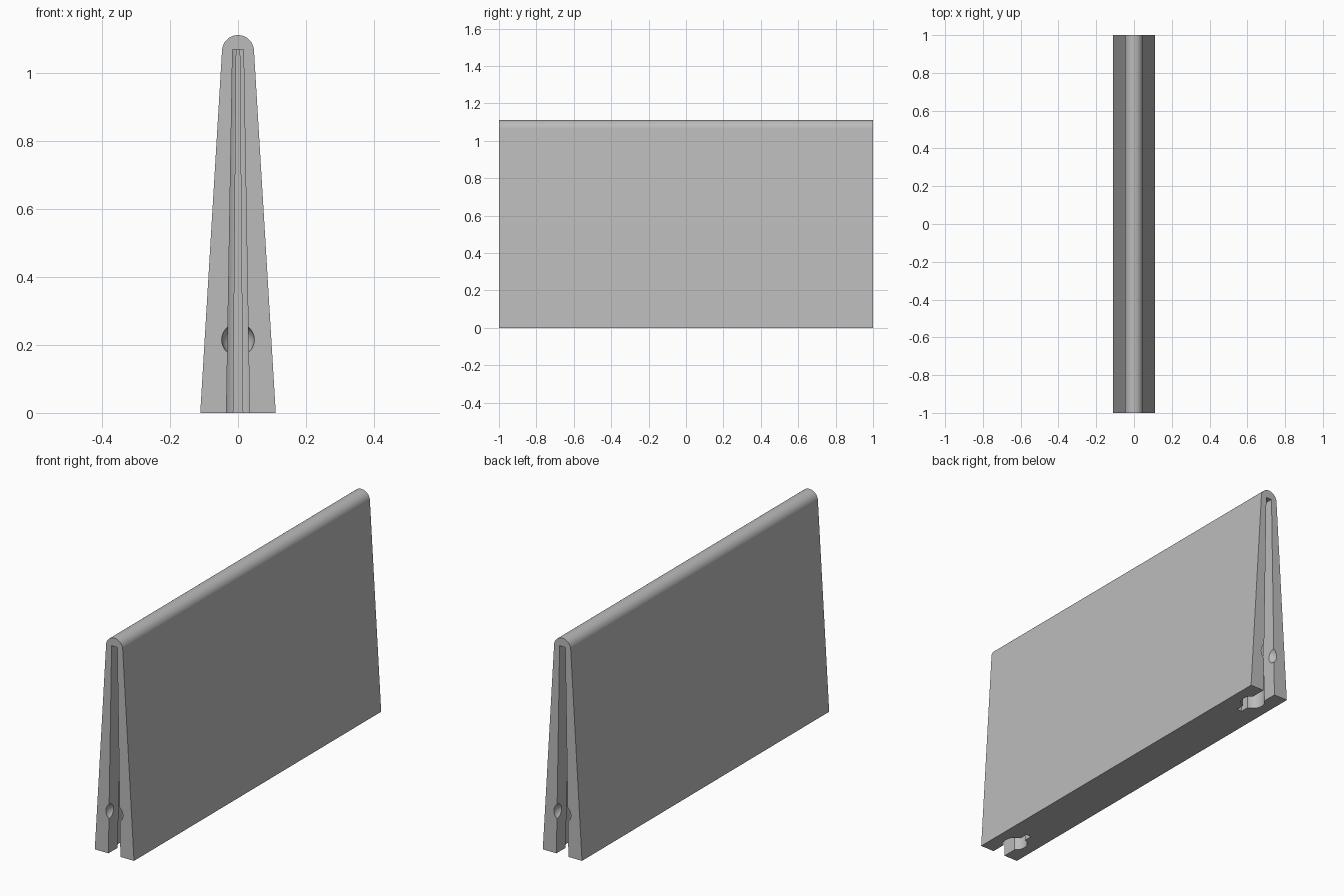
import bpy, bmesh, math
from mathutils import Vector

if "Cube" in bpy.data.objects:
    bpy.data.objects.remove(bpy.data.objects["Cube"])

grey = bpy.data.materials.new("plain_grey")
grey.use_nodes = True
COLOUR = (0.5, 0.5, 0.5, 1)
grey.diffuse_color = COLOUR
grey.node_tree.nodes["Principled BSDF"].inputs["Base Color"].default_value = COLOUR


def loft(name, lower, upper):
    """Closed solid between two matching outlines."""
    bm = bmesh.new()
    a = [bm.verts.new(p) for p in lower]
    b = [bm.verts.new(p) for p in upper]
    bm.faces.new(a)
    bm.faces.new(b)
    for i in range(len(a)):
        j = (i + 1) % len(a)
        bm.faces.new((a[i], a[j], b[j], b[i]))
    bmesh.ops.recalc_face_normals(bm, faces=bm.faces)
    mesh = bpy.data.meshes.new(name)
    bm.to_mesh(mesh)
    bm.free()
    mesh.materials.append(grey)
    obj = bpy.data.objects.new(name, mesh)
    bpy.context.collection.objects.link(obj)
    return obj


def keyhole(end, z, slot, radius, slit):
    """Slot open at the end, round hole, then a narrow slit further in."""
    start, stop = math.asin(slot / radius), math.pi - math.asin(slit / radius)
    side = [(slot, -0.05)]
    for i in range(21):
        t = start + (stop - start) * i / 20
        side.append((radius * math.sin(t), 0.12 - radius * math.cos(t)))
    side.append((slit, 0.22))
    ring = side + [(-x, d) for x, d in reversed(side)]
    return [Vector((x, end * (1 - d), z)) for x, d in ring]


# Tapered panel with a rounded ridge
R, RIDGE = 0.047, 1.064
outline = [(-0.111, 0), (0.111, 0)]
for i in range(33):
    t = math.radians(3.4 + (180 - 6.8) * i / 32)
    outline.append((R * math.cos(t), RIDGE + R * math.sin(t)))
panel = loft("tapered_panel", [(x, -1, z) for x, z in outline],
             [(x, 1, z) for x, z in outline])

# Keyhole channels and ball sockets at both ends
cutters = []
for end in (-1, 1):
    # the channel is continued a little below the base
    low = keyhole(end, 0, 0.034, 0.057, 0.014)
    high = keyhole(end, 1.068, 0.016, 0.034, 0.005)
    low = [p + (p - q) * 0.02 for p, q in zip(low, high)]
    cutters.append(loft("channel_cutter", low, high))
    bpy.ops.mesh.primitive_uv_sphere_add(segments=48, ring_count=24, radius=0.048,
                                         location=(0, end, 0.215))
    socket = bpy.context.object
    socket.name = "socket_cutter"
    socket.data.materials.append(grey)
    cutters.append(socket)

bpy.ops.object.select_all(action="DESELECT")
bpy.context.view_layer.objects.active = panel
panel.select_set(True)
for cutter in cutters:
    mod = panel.modifiers.new("cut", "BOOLEAN")
    mod.operation = "DIFFERENCE"
    mod.solver = "EXACT"
    mod.object = cutter
    bpy.ops.object.modifier_apply(modifier=mod.name)
for cutter in cutters:
    bpy.data.objects.remove(cutter)

bpy.ops.object.shade_smooth_by_angle(angle=math.radians(30))
